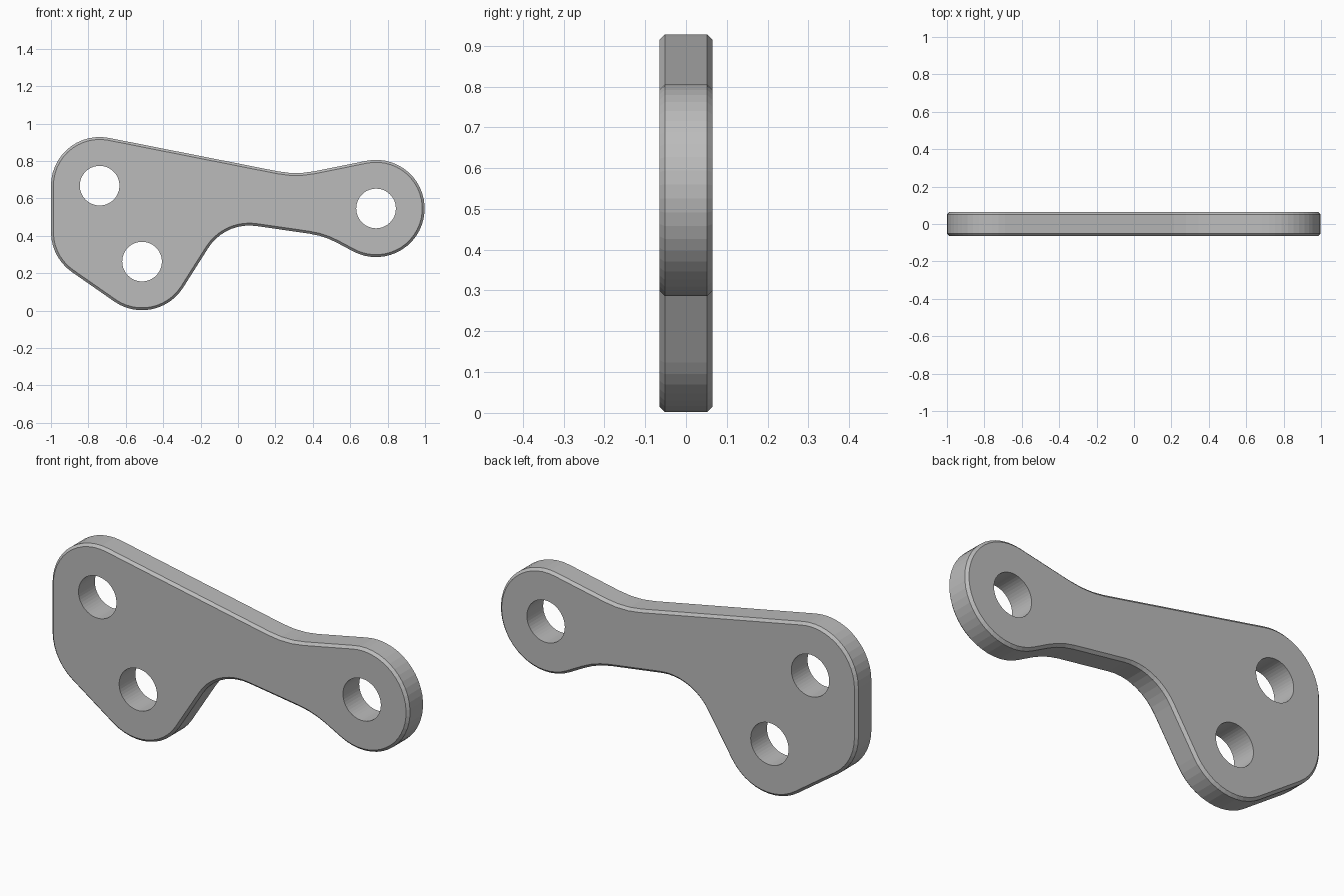
import bpy
import bmesh
from math import acos, atan2, cos, sin, hypot, pi, radians

cube = bpy.data.objects.get("Cube")
if cube:
    bpy.data.objects.remove(cube, do_unlink=True)

HALF = 0.065      # half thickness
CHAMFER = 0.013
HOLE_R = 0.106
HOLES = [(-0.74, 0.668), (-0.513, 0.262), (0.738, 0.546)]

# Outline as a belt around circles: x, z, radius (negative where it curves inward)
CIRCLES = [
    (-0.74, 0.42, 0.26),
    (-0.513, 0.262, 0.26),
    (0.06, 0.195, -0.26),
    (0.317, -0.034, -0.45),
    (0.738, 0.546, 0.26),
    (0.31, 1.235, -0.5),
    (-0.74, 0.668, 0.26),
]


def outline(inset):
    """Points of the belt, moved inward by inset."""
    circles = [(x, z, r - inset) for x, z, r in CIRCLES]
    count = len(circles)
    tangents = []
    for i, (x, z, r) in enumerate(circles):
        x2, z2, r2 = circles[(i + 1) % count]
        dx, dz = x2 - x, z2 - z
        tangents.append(atan2(dz, dx) - acos((r - r2) / hypot(dx, dz)))
    points = []
    for i, (x, z, r) in enumerate(circles):
        start, end = tangents[i - 1], tangents[i]
        sweep = (end - start) % (2 * pi) if r > 0 else -((start - end) % (2 * pi))
        steps = max(2, round(abs(sweep) / radians(7.5)))
        for k in range(steps + 1):
            a = start + sweep * k / steps
            points.append((x + r * cos(a), z + r * sin(a)))
    return points


def mesh_object(name, loops):
    """Solid skinned over (y, points) loops, capped at both ends."""
    bm = bmesh.new()
    rings = [[bm.verts.new((x, y, z)) for x, z in pts] for y, pts in loops]
    for a, b in zip(rings, rings[1:]):
        for i in range(len(a)):
            j = (i + 1) % len(a)
            bm.faces.new((a[i], a[j], b[j], b[i]))
    bm.faces.new(rings[0])
    bm.faces.new(rings[-1][::-1])
    bmesh.ops.recalc_face_normals(bm, faces=bm.faces)
    mesh = bpy.data.meshes.new(name)
    bm.to_mesh(mesh)
    bm.free()
    obj = bpy.data.objects.new(name, mesh)
    bpy.context.collection.objects.link(obj)
    return obj


# Plain grey metal
grey = bpy.data.materials.new("grey_metal")
grey.use_nodes = True
colour = (0.5, 0.5, 0.5, 1.0)
grey.diffuse_color = colour
grey.node_tree.nodes["Principled BSDF"].inputs["Base Color"].default_value = colour

# Chamfered link plate
outer, inner = outline(0), outline(CHAMFER)
plate = mesh_object("link_plate", [
    (-HALF, inner), (-HALF + CHAMFER, outer),
    (HALF - CHAMFER, outer), (HALF, inner)])
plate.data.materials.append(grey)

# Three straight bolt holes
cutters = []
for n, (hx, hz) in enumerate(HOLES):
    ring = [(hx + HOLE_R * cos(2 * pi * k / 48), hz + HOLE_R * sin(2 * pi * k / 48))
            for k in range(48)]
    cutter = mesh_object(f"hole_cutter_{n + 1}", [(-0.2, ring), (0.2, ring)])
    cutter.data.materials.append(grey)
    cutter.hide_render = True
    cutters.append(cutter)
    cut = plate.modifiers.new("bolt_hole", "BOOLEAN")
    cut.operation = "DIFFERENCE"
    cut.solver = "EXACT"
    cut.object = cutter

bpy.context.view_layer.objects.active = plate
plate.select_set(True)
for cut in list(plate.modifiers):
    bpy.ops.object.modifier_apply(modifier=cut.name)
for cutter in cutters:
    bpy.data.objects.remove(cutter, do_unlink=True)
